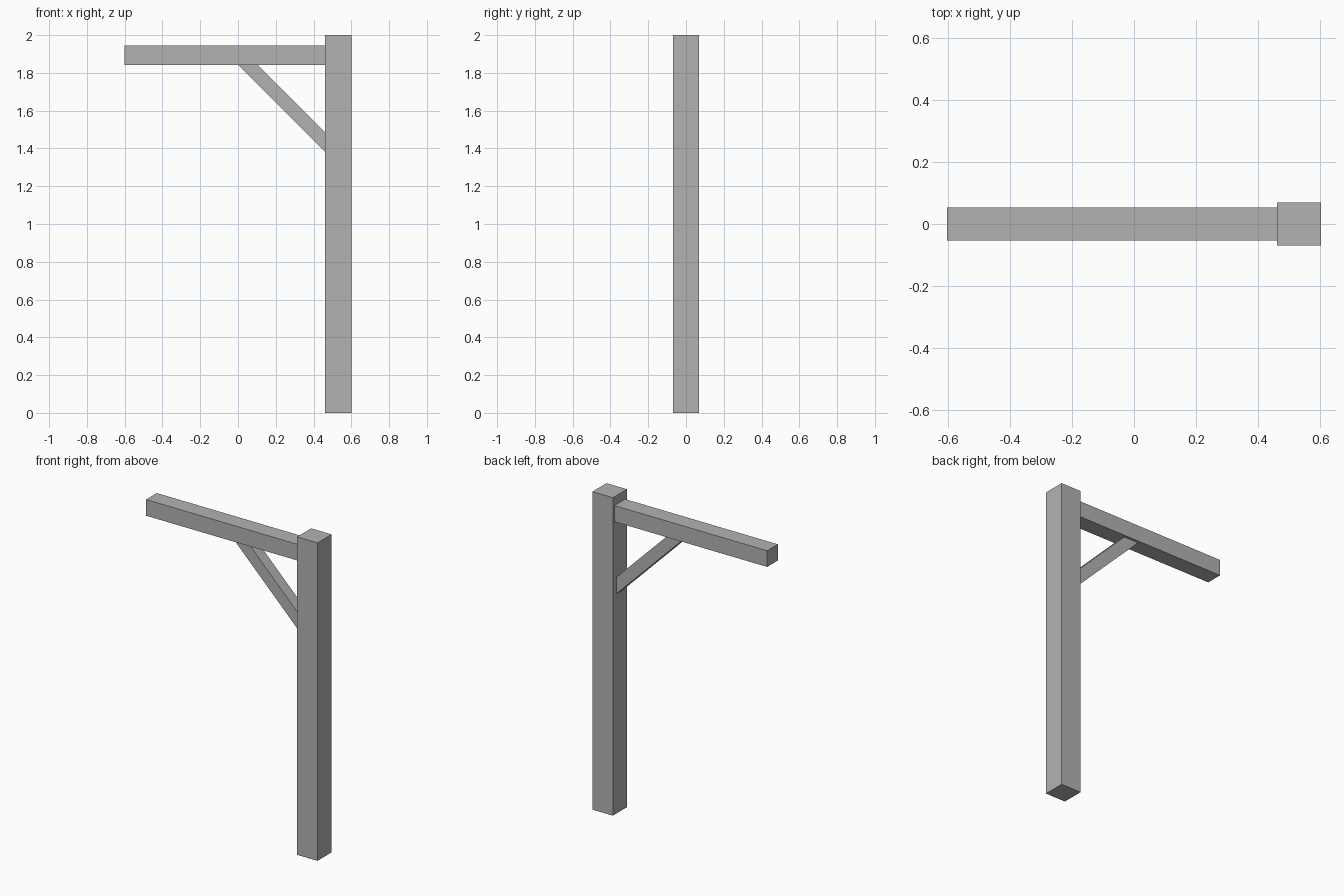
import bpy
import bmesh
from mathutils import Vector

cube = bpy.data.objects.get("Cube")
if cube:
    bpy.data.objects.remove(cube, do_unlink=True)

grey = bpy.data.materials.new("plain grey")
grey.use_nodes = True
colour = (0.45, 0.45, 0.45, 1)
grey.diffuse_color = colour
for node in grey.node_tree.nodes:
    if node.type == 'BSDF_PRINCIPLED':
        node.inputs["Base Color"].default_value = colour


def timber(name, profile, depth):
    """Extrude an x-z outline through the given depth, centred on y = 0."""
    bm = bmesh.new()
    face = bm.faces.new([bm.verts.new((x, -depth / 2, z)) for x, z in profile])
    result = bmesh.ops.extrude_face_region(bm, geom=[face])
    moved = [v for v in result["geom"] if isinstance(v, bmesh.types.BMVert)]
    bmesh.ops.translate(bm, verts=moved, vec=Vector((0, depth, 0)))
    bmesh.ops.recalc_face_normals(bm, faces=bm.faces)
    mesh = bpy.data.meshes.new(name)
    bm.to_mesh(mesh)
    bm.free()
    mesh.materials.append(grey)
    obj = bpy.data.objects.new(name, mesh)
    bpy.context.collection.objects.link(obj)
    return obj


def rectangle(x0, x1, z0, z1):
    return [(x0, z0), (x1, z0), (x1, z1), (x0, z1)]


end = 0.602       # half the overall width
inner = 0.46      # post face that carries the arm
under = 1.842     # underside of the arm
brace_cut = 0.104 # length of each mitred brace end

# Upright post
timber("post", rectangle(inner, end, 0, 2), 0.14)

# Horizontal arm
timber("arm", rectangle(-end, inner, under, 1.944), 0.106)

# Diagonal brace, mitred against the post and the arm
low = under - inner
timber("brace", [(0, under), (inner, low), (inner, low + brace_cut),
                 (brace_cut, under)], 0.072)
